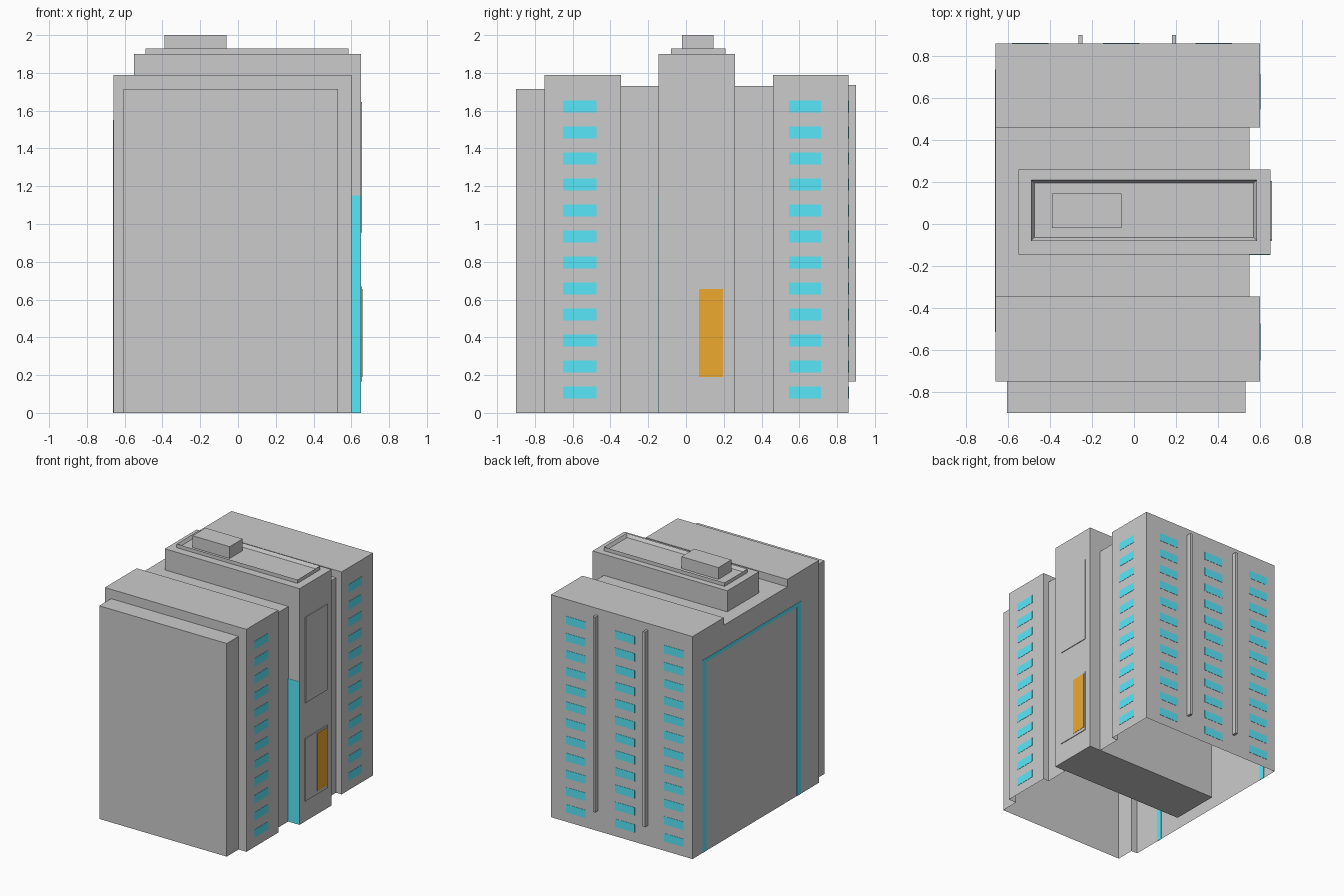
import bpy, bmesh

if "Cube" in bpy.data.objects:
    bpy.data.objects.remove(bpy.data.objects["Cube"])

def material(name, rgb):
    m = bpy.data.materials.new(name)
    m.diffuse_color = (*rgb, 1)
    m.use_nodes = True
    m.node_tree.nodes["Principled BSDF"].inputs["Base Color"].default_value = m.diffuse_color
    return m

CYAN = material("cyan_glass", (0.1, 0.8, 0.96))
ORANGE = material("orange_door", (0.85, 0.4, 0.03))

def add_box(bm, x, y, z):
    """Add a box given (min, max) ranges on each axis."""
    vs = bmesh.ops.create_cube(bm, size=1)["verts"]
    for v in vs:
        v.co = [r[0] if c < 0 else r[1] for c, r in zip(v.co, (x, y, z))]

def boxes(name, specs, mat=None):
    bm = bmesh.new()
    for s in specs:
        add_box(bm, *s)
    me = bpy.data.meshes.new(name)
    bm.to_mesh(me)
    bm.free()
    ob = bpy.data.objects.new(name, me)
    bpy.context.collection.objects.link(ob)
    if mat:
        me.materials.append(mat)
    return ob

def edit(ob, func):
    bm = bmesh.new()
    bm.from_mesh(ob.data)
    func(bm)
    bm.to_mesh(ob.data)
    bm.free()

# Main hull: stepped blocks fused into one shell, open underneath
hull = boxes("main_hull", [((-0.66, 0.55), (-0.5, 0.6), (0, 1.73))])
parts = [
    boxes("front_block", [((-0.66, 0.6), (-0.75, -0.345), (0, 1.79))]),
    boxes("back_block", [((-0.66, 0.6), (0.46, 0.86), (0, 1.79))]),
    boxes("front_slab", [((-0.605, 0.53), (-0.9, -0.7), (0, 1.715))]),
]
for p in parts:
    mod = hull.modifiers.new("fuse", 'BOOLEAN')
    mod.operation, mod.solver, mod.object = 'UNION', 'EXACT', p
bpy.context.view_layer.update()
fused = bpy.data.meshes.new_from_object(
    hull.evaluated_get(bpy.context.evaluated_depsgraph_get()))
hull.modifiers.clear()
hull.data = fused
for p in parts:
    bpy.data.objects.remove(p)

def open_bottom(bm):
    low = [f for f in bm.faces if all(v.co.z < 1e-4 for v in f.verts)]
    bmesh.ops.delete(bm, geom=low, context='FACES')
edit(hull, open_bottom)

# Central lift tower with roof parapet and plant box
boxes("tower", [((-0.55, 0.65), (-0.145, 0.26), (0, 1.9))])
parapet = boxes("roof_parapet", [((-0.49, 0.585), (-0.08, 0.21), (1.9, 1.93))])

def sink_roof(bm):
    top = max(bm.faces, key=lambda f: f.calc_center_median().z)
    bmesh.ops.inset_region(bm, faces=[top], thickness=0.022)
    for v in top.verts:
        v.co.z -= 0.025
edit(parapet, sink_roof)
boxes("roof_plant_box", [((-0.39, -0.06), (-0.02, 0.145), (1.9, 2.0))])

# Tower side panels, entrance door and glazed notch
boxes("tower_upper_panel", [((0.64, 0.656), (-0.075, 0.205), (0.955, 1.645))])
boxes("entrance_panel", [((0.64, 0.656), (-0.08, 0.205), (0.165, 0.67))])
boxes("entrance_door", [((0.65, 0.658), (0.07, 0.195), (0.19, 0.655))], ORANGE)
boxes("notch_glazing", [((0.55, 0.649), (-0.147, -0.14), (0, 1.15))], CYAN)

# Windows: twelve storeys on the right and back walls
rows = [(0.075 + i * 0.1377, 0.14 + i * 0.1377) for i in range(12)]
boxes("right_windows", [((0.597, 0.602), y, z) for z in rows
                        for y in ((-0.65, -0.475), (0.545, 0.715))], CYAN)
boxes("back_windows", [((cx - 0.087, cx + 0.087), (0.857, 0.862), z)
                       for z in rows for cx in (0.38, -0.06, -0.495)], CYAN)

# Vertical pipes on the back wall
boxes("back_pipes", [((cx - 0.01, cx + 0.01), (0.85, 0.9), (0.165, 1.735))
                     for cx in (-0.255, 0.19)])

# Arch-shaped strip on the left wall
wall = (-0.662, -0.658)
boxes("left_arch_strip", [
    (wall, (-0.515, -0.465), (0, 1.55)),
    (wall, (0.685, 0.735), (0, 1.55)),
    (wall, (-0.465, 0.685), (1.52, 1.55)),
], CYAN)
